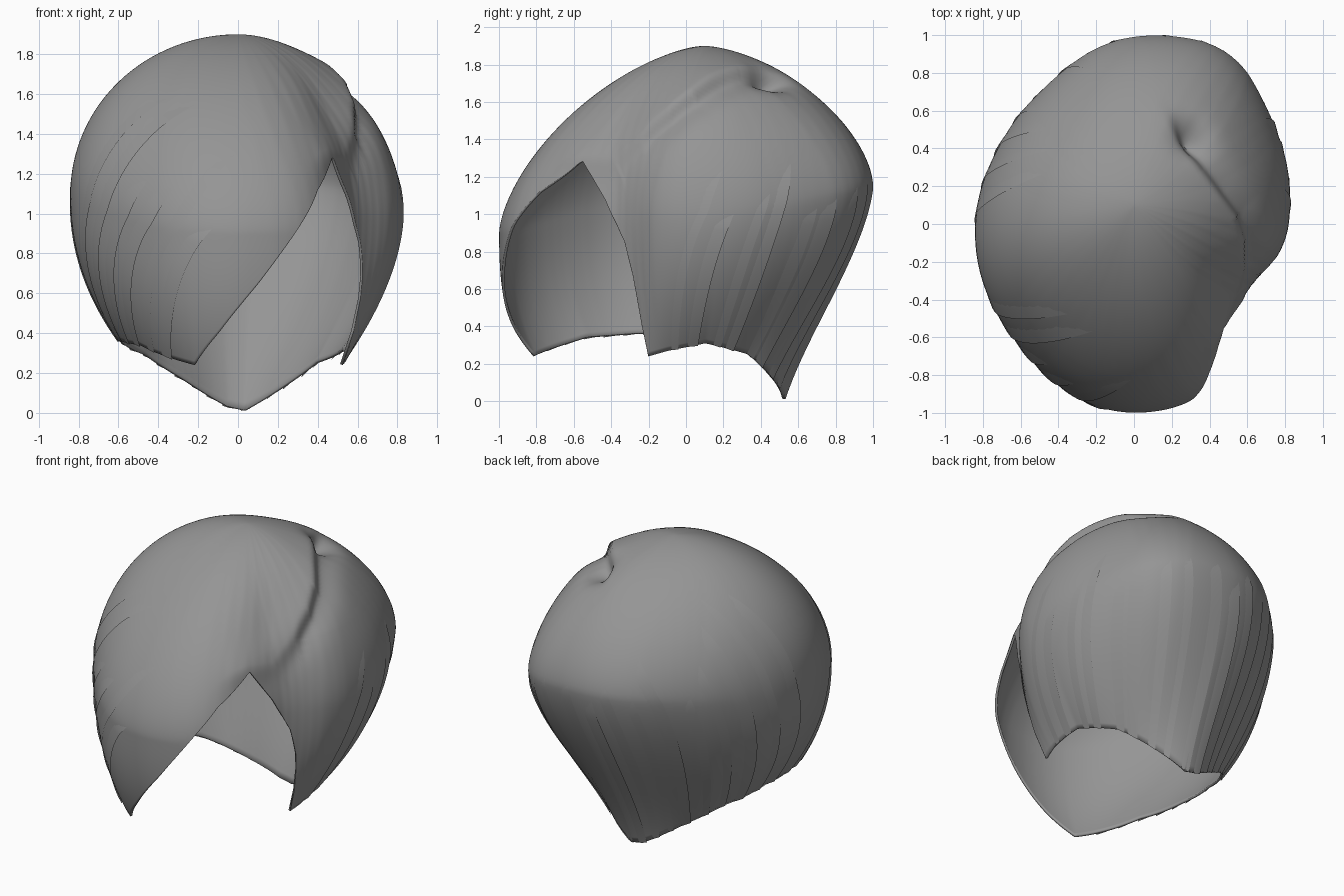
import bpy, bmesh, math, random
from mathutils import Vector

if "Cube" in bpy.data.objects:
    bpy.data.objects.remove(bpy.data.objects["Cube"])

random.seed(4)
hair = bpy.data.materials.new("hair grey")
hair.diffuse_color = (0.30, 0.30, 0.30, 1)
hair.use_nodes = True
hair.node_tree.nodes["Principled BSDF"].inputs["Base Color"].default_value = hair.diffuse_color

# azimuth, widest radius, hem radius, hem height (the face opening is a raised hem)
HEM = [(-105, .98, .85, .24), (-96, 1.0, .87, .40), (-84, 1.0, .88, .65),
       (-71, .99, .88, .95), (-63, .95, .85, 1.12), (-50, .78, .66, 1.28),
       (-38, .71, .59, 1.08), (-28, .68, .56, .85), (-24, .69, .56, .65),
       (-21, .73, .57, .24), (-10, .80, .55, .27), (11, .84, .54, .31),
       (40, .92, .52, .25), (61, 1.05, .51, .14), (86, 1.0, .53, .01),
       (96, .98, .53, .03), (122, .86, .50, .16), (150, .82, .54, .29),
       (180, .84, .59, .36), (204, .86, .64, .36), (227, .88, .72, .34),
       (255, .98, .85, .24)]
CREASE = [Vector(p) for p in ((.28, .43, 1.70), (.36, .30, 1.68), (.45, .18, 1.65), (.54, .06, 1.58),
                              (.59, -.08, 1.50), (.59, -.24, 1.42), (.55, -.40, 1.34),
                              (.48, -.56, 1.26))]
APEX = Vector((0, .1, 1.9))


def table(az, col):
    az = (az + 105) % 360 - 105
    for a, b in zip(HEM, HEM[1:]):
        if a[0] <= az <= b[0]:
            return a[col] + (b[col] - a[col]) * (az - a[0]) / (b[0] - a[0])


def smooth(az, col, spread=4):
    return sum(table(az + d * spread, col) for d in (-2, -1, 0, 1, 2)) / 5


def blend(az, right, back, left, front):
    c, s = math.cos(math.radians(az)), math.sin(math.radians(az))
    return c * c * (right if c > 0 else left) + s * s * (back if s > 0 else front)


def step(x):
    x = max(0, min(1, x))
    return x * x * (3 - 2 * x)


def dome(az):
    return blend(az, 1.0, 1.17, 1.1, .9), blend(az, 1.85, 1.6, 2, 1.57)


def floor(az):
    """Height where the surface would end if the face opening were filled."""
    opening = (az + 105) % 360 - 105 < -21
    return min(table(az, 3), .24) if opening else table(az, 3)


def reach(az):
    """Sweep value at the hem: 0 is the apex, 1 the widest ring, 2 the nape."""
    (zw, p), cut = dome(az), table(az, 3)
    if cut > zw:
        return math.acos(((cut - zw) / (1.9 - zw)) ** (p / 2)) * 2 / math.pi
    return 1 + (zw - cut) / (zw - floor(az))


def sculpt(p):
    """Fold the parting: a raised roll beside a sunken groove, ending in a pinch."""
    best, side, along = 9, 0, 0
    n = len(CREASE) - 1
    for i, (a, b) in enumerate(zip(CREASE, CREASE[1:])):
        ab = b - a
        t = max(0, min(1, (p - a).dot(ab) / ab.length_squared))
        d = (p - a - ab * t).length
        if d < best:
            best, along = d, (i + t) / n
            side = (ab.x * (p.y - a.y) - ab.y * (p.x - a.x)) / ab.xy.length
    out = (p - Vector((0, 0, 1))).normalized()
    groove = -.06 * math.exp(-(best / .11) ** 2) * (1 - .7 * along)
    roll = .025 * math.exp(-(best / .15) ** 2)
    amount = roll + (groove - roll) * step(side / .08 + .5)
    amount -= .07 * math.exp(-((p - CREASE[0]).length / .10) ** 2)
    return p + out * amount


def surface(az, sweep, lift=0):
    zw, p = dome(az)
    # the upper dome is rounder than the widest ring
    R, rb = smooth(az, 1, 4 + 8 * (1 - step(sweep))), smooth(az, 2)
    d = Vector((math.cos(math.radians(az)), math.sin(math.radians(az)), 0))
    if sweep <= 1:
        f = sweep * math.pi / 2
        u, v = math.sin(f) ** (2 / p), max(0, math.cos(f)) ** (2 / p)
        pos = Vector((APEX.x, APEX.y, 0)).lerp(d * R, u)
        pos.z = zw + (1.9 - zw) * v
    else:
        q = sweep - 1
        nape = max(0, math.sin(math.radians(az))) ** 2
        fall = (1 - nape) * q ** blend(az, 1.9, 1.9, 2.2, 2.6) + nape * (.4 * step(q) + .6 * q ** 1.35)
        pos = d * (R - (R - rb) * fall)
        pos.z = zw - q * (zw - floor(az))
    pos = sculpt(pos)
    return pos + (pos - Vector((0, 0, .9))).normalized() * lift


def finish(name, bm):
    bmesh.ops.recalc_face_normals(bm, faces=bm.faces)
    me = bpy.data.meshes.new(name)
    bm.to_mesh(me)
    bm.free()
    me.materials.append(hair)
    ob = bpy.data.objects.new(name, me)
    bpy.context.collection.objects.link(ob)
    bpy.context.view_layer.objects.active = ob
    ob.select_set(True)
    bpy.ops.object.shade_smooth_by_angle(angle=math.radians(50))
    ob.select_set(False)
    return ob


# Main hair shell: even rings on the dome, then rows stretched down to the hem
COLS, ROWS, RINGS, EVEN = 300, 84, 44, .68
bm = bmesh.new()
top = bm.verts.new(sculpt(APEX))
grid = []
for i in range(COLS):
    az = -105 + 360 * i / COLS
    m = reach(az)
    sweeps = [EVEN * j / RINGS if j <= RINGS else EVEN + (m - EVEN) * (j - RINGS) / (ROWS - RINGS)
              for j in range(1, ROWS + 1)]
    grid.append([bm.verts.new(surface(az, s)) for s in sweeps])
for i in range(COLS):
    a, b = grid[i], grid[(i + 1) % COLS]
    bm.faces.new((top, a[0], b[0]))
    for j in range(ROWS - 1):
        bm.faces.new((a[j], a[j + 1], b[j + 1], b[j]))
shell = finish("hair_shell", bm)
mod = shell.modifiers.new("thickness", 'SOLIDIFY')
mod.thickness, mod.offset = .014, -1


# Overlapping locks, each with one lifted edge
def chart(az, r):
    return Vector((r * math.cos(math.radians(az)), r * math.sin(math.radians(az))))


def lock(bm, root, az, width, start, lift):
    rows = []
    for j in range(37):
        t = start + (1 - start) * j / 36
        row = []
        for k in range(4):
            end_az = az + width * (k / 3 - .5)
            c = root.lerp(chart(end_az, reach(end_az)), t)
            grow = min(1, j / 6)
            row.append(bm.verts.new(surface(math.degrees(math.atan2(c.y, c.x)), c.length,
                                            -.007 + (lift + .007) * grow * k / 3)))
        rows.append(row)
    for a, b in zip(rows, rows[1:]):
        for k in range(3):
            bm.faces.new((a[k], a[k + 1], b[k + 1], b[k]))


bm = bmesh.new()
for az in range(-8, 190, 11):      # fanning out of the pinch
    lock(bm, chart(58, .42), az + random.uniform(-2, 2), random.uniform(9, 14),
         random.uniform(.15, .4), random.uniform(.004, .009))
for az in range(196, 248, 9):      # swept across the forehead
    lock(bm, chart(-35, .5), az, 10, random.uniform(.2, .4), random.uniform(.004, .009))
finish("overlapping_locks", bm)
